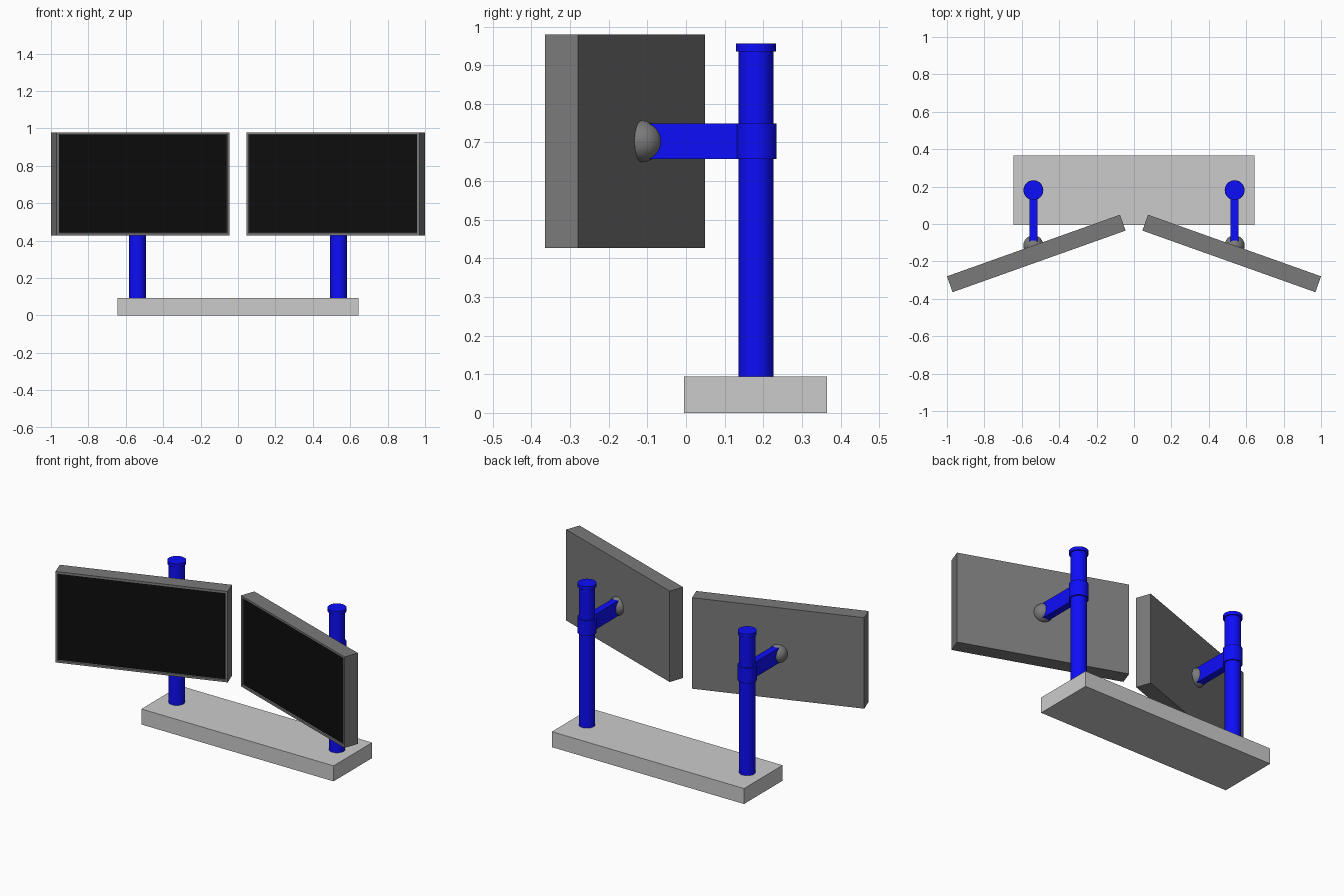
import bpy, bmesh, math
from mathutils import Matrix, Vector

if "Cube" in bpy.data.objects:
    bpy.data.objects.remove(bpy.data.objects["Cube"])


def material(name, rgb):
    m = bpy.data.materials.new(name)
    m.diffuse_color = (*rgb, 1)
    m.use_nodes = True
    m.node_tree.nodes["Principled BSDF"].inputs["Base Color"].default_value = m.diffuse_color
    return m


BLUE = material("blue_paint", (0.004, 0.004, 0.95))
DARK = material("dark_grey", (0.195, 0.195, 0.195))
BLACK = material("screen_black", (0.004, 0.004, 0.004))


def finish(name, bm, mats=(), mirror=True, smooth=False):
    me = bpy.data.meshes.new(name)
    bm.to_mesh(me)
    bm.free()
    ob = bpy.data.objects.new(name, me)
    bpy.context.collection.objects.link(ob)
    for m in mats:
        me.materials.append(m)
    if mirror:
        ob.modifiers.new("mirror", 'MIRROR')
    if smooth:
        bpy.ops.object.select_all(action='DESELECT')
        ob.select_set(True)
        bpy.context.view_layer.objects.active = ob
        bpy.ops.object.shade_smooth_by_angle(angle=math.radians(35))
    return ob


def box(size, centre):
    bm = bmesh.new()
    bmesh.ops.create_cube(bm, size=1)
    bmesh.ops.scale(bm, vec=size, verts=bm.verts)
    bmesh.ops.translate(bm, vec=centre, verts=bm.verts)
    return bm


def post_part(name, r, z0, z1):
    bm = bmesh.new()
    bmesh.ops.create_cone(bm, cap_ends=True, segments=48, radius1=r, radius2=r, depth=z1 - z0,
                          matrix=Matrix.Translation((POST_X, POST_Y, (z0 + z1) / 2)))
    finish(name, bm, [BLUE], smooth=True)


POST_X, POST_Y, ARM_Z = 0.538, 0.181, 0.703

# Base slab
finish("base", box((1.29, 0.37, 0.094), (0, 0.18, 0.047)), mirror=False)

# Posts with end caps and sliding collars
post_part("post", 0.045, 0.09, 0.94)
post_part("post_cap", 0.052, 0.935, 0.956)
post_part("arm_collar", 0.053, 0.657, 0.749)

# Arms reaching forward to the ball joints
finish("arm", box((0.042, 0.282, 0.092), (POST_X, 0.041, ARM_Z)), [BLUE])

# Monitors: angled slabs with a recessed screen
turn = Matrix.Rotation(math.radians(-19.6), 4, 'Z')
bm = box((0.982, 0.09, 0.552), (0, 0, 0))
bm.normal_update()
front = min(bm.faces, key=lambda f: f.calc_center_median().y)
bmesh.ops.inset_region(bm, faces=[front], thickness=0.018)
bmesh.ops.inset_region(bm, faces=[front], thickness=0.004, depth=-0.006)
front.material_index = 1
bmesh.ops.transform(bm, matrix=Matrix.Translation((0.5225, -0.1575, 0.703)) @ turn, verts=bm.verts)
finish("monitor", bm, [DARK, BLACK])

# Half-ball joints seated on the monitor backs
bm = bmesh.new()
bmesh.ops.create_uvsphere(bm, u_segments=32, v_segments=16, radius=0.054)
normal = turn.to_3x3() @ Vector((0, 1, 0))
bmesh.ops.bisect_plane(bm, geom=bm.verts[:] + bm.edges[:] + bm.faces[:],
                       plane_co=(0, 0, 0), plane_no=normal, clear_inner=True)
bmesh.ops.translate(bm, vec=(POST_X, -0.115, ARM_Z), verts=bm.verts)
finish("ball_joint", bm, [DARK], smooth=True)
